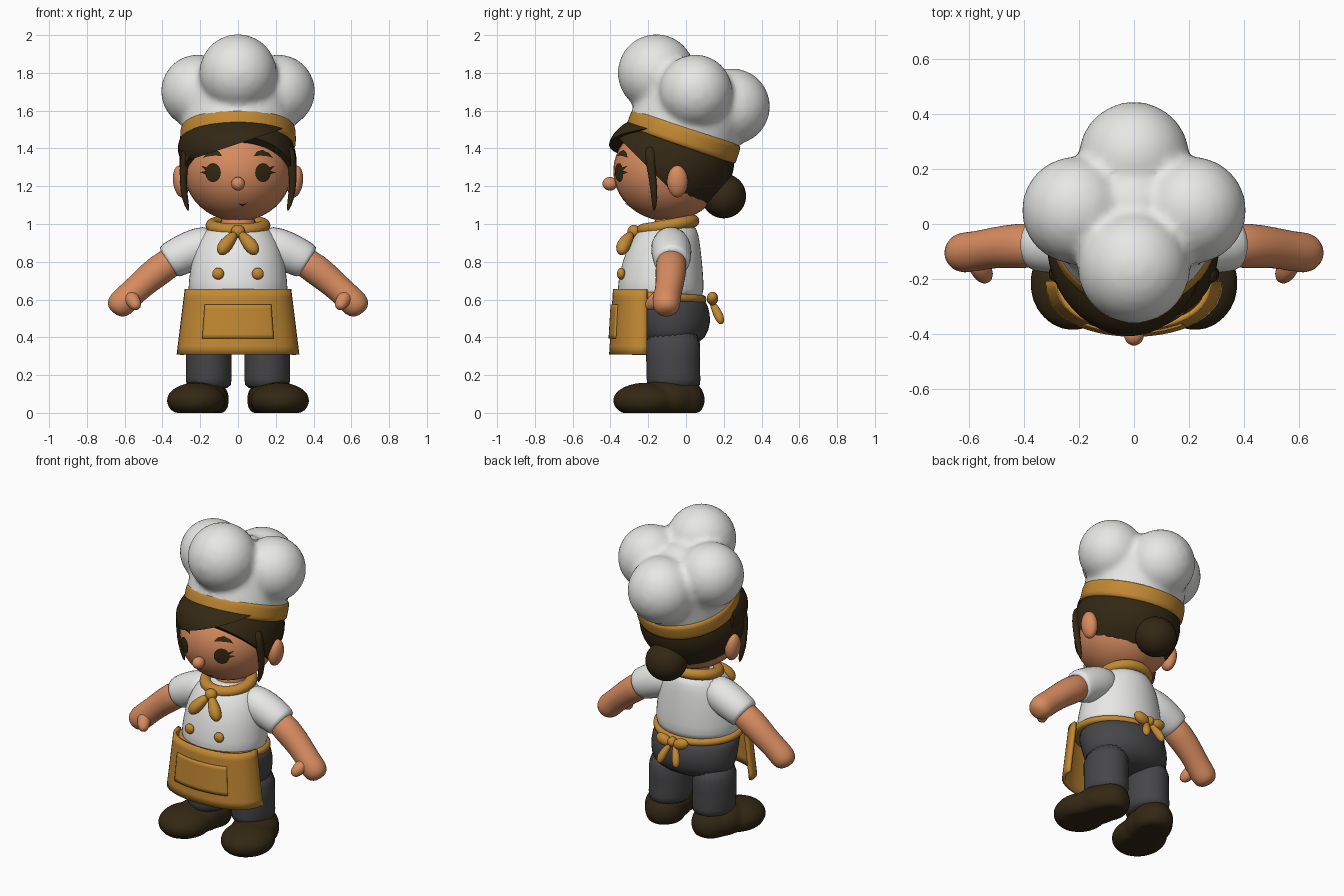
import bpy, bmesh, math
from mathutils import Vector, Matrix

if "Cube" in bpy.data.objects:
    bpy.data.objects.remove(bpy.data.objects["Cube"])


def material(name, rgb):
    m = bpy.data.materials.new(name)
    m.diffuse_color = (*rgb, 1)
    m.use_nodes = True
    m.node_tree.nodes["Principled BSDF"].inputs["Base Color"].default_value = m.diffuse_color
    return m


WHITE = material("white cloth", (0.80, 0.80, 0.79))
GOLD = material("gold cloth", (0.54, 0.25, 0.033))
SKIN = material("skin", (0.68, 0.26, 0.115))
BROWN = material("dark brown", (0.034, 0.021, 0.007))
GREY = material("grey trousers", (0.062, 0.062, 0.066))


def finish(name, bm, mat, subsurf=0, recalc=True):
    if recalc:
        bmesh.ops.recalc_face_normals(bm, faces=bm.faces)
    me = bpy.data.meshes.new(name)
    bm.to_mesh(me)
    bm.free()
    me.materials.append(mat)
    for p in me.polygons:
        p.use_smooth = True
    ob = bpy.data.objects.new(name, me)
    bpy.context.collection.objects.link(ob)
    if subsurf:
        mod = ob.modifiers.new("subdivide", 'SUBSURF')
        mod.levels = mod.render_levels = subsurf
    return ob


def add_ball(bm, c, r, rot=None, u=32, v=20):
    mat = Matrix.Translation(c) @ (rot or Matrix()) @ Matrix.Diagonal((*r, 1))
    return bmesh.ops.create_uvsphere(bm, u_segments=u, v_segments=v, radius=1, matrix=mat)


def ball(name, c, r, mat, rot=None):
    bm = bmesh.new()
    add_ball(bm, c, r, rot)
    return finish(name, bm, mat)


def bridge(bm, rings, cap=True):
    n = len(rings[0])
    for a, b in zip(rings, rings[1:]):
        for i in range(n):
            bm.faces.new((a[i], a[(i + 1) % n], b[(i + 1) % n], b[i]))
    if cap:
        bm.faces.new(rings[0])
        bm.faces.new(rings[-1])


def loft(name, rings, mat, n=24, tilt=0.0, sub=1, x=0.0):
    """Stack of horizontal ellipses: (z, centre y, x radius, y radius)."""
    bm = bmesh.new()
    out = []
    for z, cy, rx, ry in rings:
        ring = []
        for i in range(n):
            a = math.tau * i / n
            y = cy + ry * math.sin(a)
            ring.append(bm.verts.new((x + rx * math.cos(a), y, z + tilt * (y - cy))))
        out.append(ring)
    bridge(bm, out)
    return finish(name, bm, mat, sub)


def tube(name, pts, radii, mat, n=14, flip=1):
    """Round tube of changing radius along a path, mirrored in x by flip."""
    pts = [Vector((p[0] * flip, p[1], p[2])) for p in pts]
    bm = bmesh.new()
    out = []
    for i, (p, r) in enumerate(zip(pts, radii)):
        t = pts[min(i + 1, len(pts) - 1)] - pts[max(i - 1, 0)]
        q = t.to_track_quat('Z', 'Y')
        out.append([bm.verts.new(p + q @ Vector((r * math.cos(math.tau * k / n),
                    r * math.sin(math.tau * k / n), 0))) for k in range(n)])
    bridge(bm, out)
    return finish(name, bm, mat, 1)


def cut_ball(name, c, r, mat, planes):
    """Ellipsoid keeping only the side each plane normal points to."""
    bm = bmesh.new()
    add_ball(bm, c, r, u=48, v=32)
    for co, no in planes:
        bmesh.ops.bisect_plane(bm, geom=bm.verts[:] + bm.edges[:] + bm.faces[:],
                               plane_co=co, plane_no=no, clear_inner=True)
        bmesh.ops.holes_fill(bm, edges=[e for e in bm.edges if e.is_boundary], sides=0)
    ob = finish(name, bm, mat)
    bpy.ops.object.select_all(action='DESELECT')
    ob.select_set(True)
    bpy.context.view_layer.objects.active = ob
    bpy.ops.object.shade_smooth_by_angle(angle=math.radians(40))
    return ob


# Head, nose, ears
HC, HR = Vector((0, -0.095, 1.28)), (0.285, 0.29, 0.265)
ball("head", HC, HR, SKIN)
ball("nose", (0, -0.402, 1.213), (0.036, 0.04, 0.036), SKIN)
loft("neck", [(0.93, -0.08, 0.1, 0.1), (1.08, -0.07, 0.1, 0.1)], SKIN)


def face_plate(name, outline, flip=1):
    """Thin patch laid on the curved face from an (x, z) outline."""
    cx = sum(p[0] for p in outline) / len(outline)
    cz = sum(p[1] for p in outline) / len(outline)
    bm = bmesh.new()

    def put(x, z):
        k = 1 - (x / HR[0]) ** 2 - ((z - HC.z) / HR[2]) ** 2
        return bm.verts.new((x * flip, HC.y - HR[1] * math.sqrt(max(k, 0)) - 0.007, z))
    mid = put(cx, cz)
    inner = [put((x + cx) / 2, (z + cz) / 2) for x, z in outline]
    outer = [put(x, z) for x, z in outline]
    bridge(bm, [inner, outer], cap=False)
    for i in range(len(inner)):
        bm.faces.new((mid, inner[i], inner[(i + 1) % len(inner)]))
    bm.normal_update()
    bmesh.ops.reverse_faces(bm, faces=[f for f in bm.faces if f.normal.y > 0])
    finish(name, bm, BROWN, recalc=False)


eye = [(0.132 + 0.041 * math.cos(math.tau * i / 20), 1.272 + 0.05 * math.sin(math.tau * i / 20))
       for i in range(20)]
brow = [(0.085, 1.36), (0.10, 1.383), (0.13, 1.392), (0.165, 1.375),
        (0.185, 1.35), (0.16, 1.358), (0.12, 1.362)]
face_plate("mouth", [(0.0, 1.109), (0.025, 1.101), (0.05, 1.113), (0.025, 1.093)])

for s, side in ((1, "left"), (-1, "right")):
    face_plate(side + "_eye", eye, s)
    face_plate(side + "_brow", brow, s)
    face_plate(side + "_upper_lash", [(0.160, 1.298), (0.195, 1.308), (0.168, 1.280)], s)
    face_plate(side + "_lower_lash", [(0.168, 1.282), (0.2, 1.274), (0.168, 1.262)], s)
    ball(side + "_ear", (0.302 * s, -0.045, 1.225), (0.042, 0.055, 0.085), SKIN,
         Matrix.Rotation(0.12 * s, 4, 'Y'))
    # Loose strand in front of the ear
    tube(side + "_strand", [(0.262, -0.19, 1.42), (0.285, -0.185, 1.32), (0.293, -0.175, 1.22),
                            (0.28, -0.165, 1.13), (0.262, -0.17, 1.065)],
         [0.03, 0.032, 0.026, 0.02, 0.004], BROWN, flip=s)

# Hair: back cap, swept fringe, bun
cut_ball("hair_cap", (0, -0.075, 1.33), (0.31, 0.33, 0.28), BROWN, [((0, 0, 1.10), (0, 1, 1))])
cut_ball("fringe", (0, -0.06, 1.40), (0.318, 0.35, 0.2), BROWN,
         [((0, 0, 1.425), (-0.335, 0, 1)), ((0, -0.03, 0), (0, -1, 0))])
ball("hair_bun", (0, 0.2, 1.148), (0.125, 0.118, 0.118), BROWN)

# Hat: tilted band and puffed crown
TILT = Matrix.Rotation(math.radians(-19), 4, 'X')
band = loft("hat_band", [(0, 0, 0.298, 0.298), (0.002, 0, 0.308, 0.308), (0.055, 0, 0.307, 0.307),
                         (0.108, 0, 0.306, 0.306), (0.11, 0, 0.28, 0.28)], GOLD, 40)
band.matrix_world = Matrix.Translation((0, -0.03, 1.413)) @ TILT
bm = bmesh.new()
bmesh.ops.create_cone(bm, cap_ends=True, segments=40, radius1=0.298, radius2=0.29, depth=0.22,
                      matrix=Matrix.Translation((0, 0.018, 1.575)) @ TILT)
for c, r in (((0, -0.157, 1.80), 0.205), ((0.213, 0.05, 1.702), 0.195),
             ((-0.213, 0.05, 1.702), 0.195), ((0, 0.243, 1.622), 0.202), ((0, 0.06, 1.68), 0.17)):
    add_ball(bm, c, (r, r, r))
crown = finish("hat_crown", bm, WHITE, recalc=False)
mod = crown.modifiers.new("merge", 'REMESH')
mod.mode, mod.voxel_size, mod.use_smooth_shade = 'VOXEL', 0.02, True
mod = crown.modifiers.new("soften", 'SMOOTH')
mod.factor, mod.iterations = 0.5, 5

# Shirt and buttons
loft("shirt", [(0.58, -0.135, 0.26, 0.225), (0.65, -0.135, 0.268, 0.232), (0.75, -0.13, 0.257, 0.222),
               (0.86, -0.12, 0.238, 0.2), (0.95, -0.1, 0.195, 0.168), (1.01, -0.085, 0.13, 0.13)], WHITE)
for s, side in ((1, "left"), (-1, "right")):
    ball(side + "_button", (0.105 * s, -0.343, 0.737), (0.031, 0.022, 0.031), GOLD)
    # Sleeve, arm and thumb
    tube(side + "_sleeve", [(0.10, -0.085, 0.92), (0.2, -0.08, 0.878), (0.29, -0.075, 0.84),
                            (0.365, -0.075, 0.802), (0.372, -0.075, 0.797)],
         [0.085, 0.112, 0.108, 0.099, 0.09], WHITE, flip=s)
    tube(side + "_arm", [(0.3, -0.075, 0.835), (0.42, -0.08, 0.757), (0.51, -0.085, 0.68),
                         (0.575, -0.1, 0.62), (0.625, -0.105, 0.572), (0.65, -0.105, 0.543),
                         (0.66, -0.105, 0.53)],
         [0.08, 0.085, 0.074, 0.073, 0.077, 0.058, 0.025], SKIN, 18, s)
    tube(side + "_thumb", [(0.58, -0.11, 0.63), (0.56, -0.16, 0.60), (0.54, -0.192, 0.568),
                           (0.535, -0.205, 0.55)], [0.04, 0.042, 0.034, 0.015], SKIN, flip=s)
    # Trouser leg and shoe
    loft(side + "_leg", [(0.12, -0.065, 0.118, 0.142), (0.17, -0.065, 0.124, 0.146),
                         (0.28, -0.07, 0.122, 0.138), (0.46, -0.07, 0.125, 0.165)], GREY, x=0.155 * s)
    bm = bmesh.new()
    add_ball(bm, (0.222 * s, -0.215, 0.065), (0.156, 0.172, 0.095))
    add_ball(bm, (0.19 * s, -0.10, 0.075), (0.135, 0.16, 0.105))
    add_ball(bm, (0.165 * s, -0.03, 0.07), (0.118, 0.13, 0.115))
    for v in bm.verts:
        v.co.z = max(v.co.z, 0.0)
    shoe = finish(side + "_shoe", bm, BROWN)
    mod = shoe.modifiers.new("merge", 'REMESH')
    mod.mode, mod.voxel_size, mod.use_smooth_shade = 'VOXEL', 0.014, True
    mod = shoe.modifiers.new("soften", 'SMOOTH')
    mod.factor, mod.iterations = 0.5, 4
    # Neckerchief tail and back bow
    tube(side + "_scarf_tail", [(0.01, -0.285, 0.955), (0.045, -0.315, 0.915), (0.08, -0.34, 0.87),
                                (0.10, -0.345, 0.838)], [0.018, 0.035, 0.042, 0.015], GOLD, flip=s)
    ball(side + "_bow_loop", (0.06 * s, 0.14, 0.605), (0.052, 0.03, 0.034), GOLD,
         Matrix.Rotation(-0.3 * s, 4, 'Y'))
    tube(side + "_bow_tail", [(0.01, 0.13, 0.60), (0.035, 0.155, 0.55), (0.055, 0.178, 0.505),
                              (0.06, 0.19, 0.468)], [0.012, 0.022, 0.028, 0.014], GOLD, flip=s)
ball("bow_knot", (0, 0.14, 0.605), (0.027, 0.03, 0.03), GOLD)

# Trouser seat
loft("trouser_seat", [(0.345, -0.08, 0.19, 0.1), (0.39, -0.08, 0.265, 0.19), (0.49, -0.085, 0.275, 0.222),
                      (0.56, -0.105, 0.272, 0.225), (0.63, -0.13, 0.265, 0.228)], GREY)

# Neckerchief roll and knot
bm = bmesh.new()
rings = []
for i in range(32):
    a = math.tau * i / 32
    rings.append([bm.verts.new(((0.138 + 0.036 * math.cos(b)) * math.cos(a),
                                -0.095 + (0.132 + 0.036 * math.cos(b)) * math.sin(a),
                                0.992 + 0.035 * math.sin(b) + 0.16 * math.sin(a) * 0.15))
                  for b in (math.tau * k / 12 for k in range(12))])
bridge(bm, rings + rings[:1], cap=False)
finish("neckerchief", bm, GOLD, 1)
ball("neckerchief_knot", (0, -0.275, 0.96), (0.037, 0.035, 0.035), GOLD)

# Waist tie
loft("waist_tie", [(0.592, -0.137, 0.262, 0.228), (0.596, -0.137, 0.283, 0.247),
                   (0.635, -0.137, 0.283, 0.247), (0.64, -0.137, 0.262, 0.228)], GOLD, 36, tilt=-0.06)


def wrap(name, z0, z1, lim, out, thick, nx=28, nz=8):
    """Curved cloth panel around the front; lim is the half angle."""
    bm = bmesh.new()
    grid = []
    for j in range(nz + 1):
        z = z0 + (z1 - z0) * j / nz
        w = 0.325 - 0.042 * (z - 0.31) / 0.34 + out
        row = []
        for i in range(nx + 1):
            a = lim * (2 * i / nx - 1)
            y = -0.19 - (0.217 - 0.02 * (z - 0.31) / 0.34 + out) * math.cos(a) ** 0.75
            row.append(bm.verts.new((w * math.sin(a), y, z)))
        grid.append(row)
    for a, b in zip(grid, grid[1:]):
        for i in range(nx):
            bm.faces.new((a[i], a[i + 1], b[i + 1], b[i]))
    ob = finish(name, bm, GOLD, recalc=False)
    mod = ob.modifiers.new("thickness", 'SOLIDIFY')
    mod.thickness, mod.offset = thick, -1
    return ob


# Apron with pocket
wrap("apron", 0.31, 0.655, math.radians(88), 0.0, 0.02)
wrap("apron_pocket", 0.395, 0.575, math.radians(36), 0.008, 0.012)
